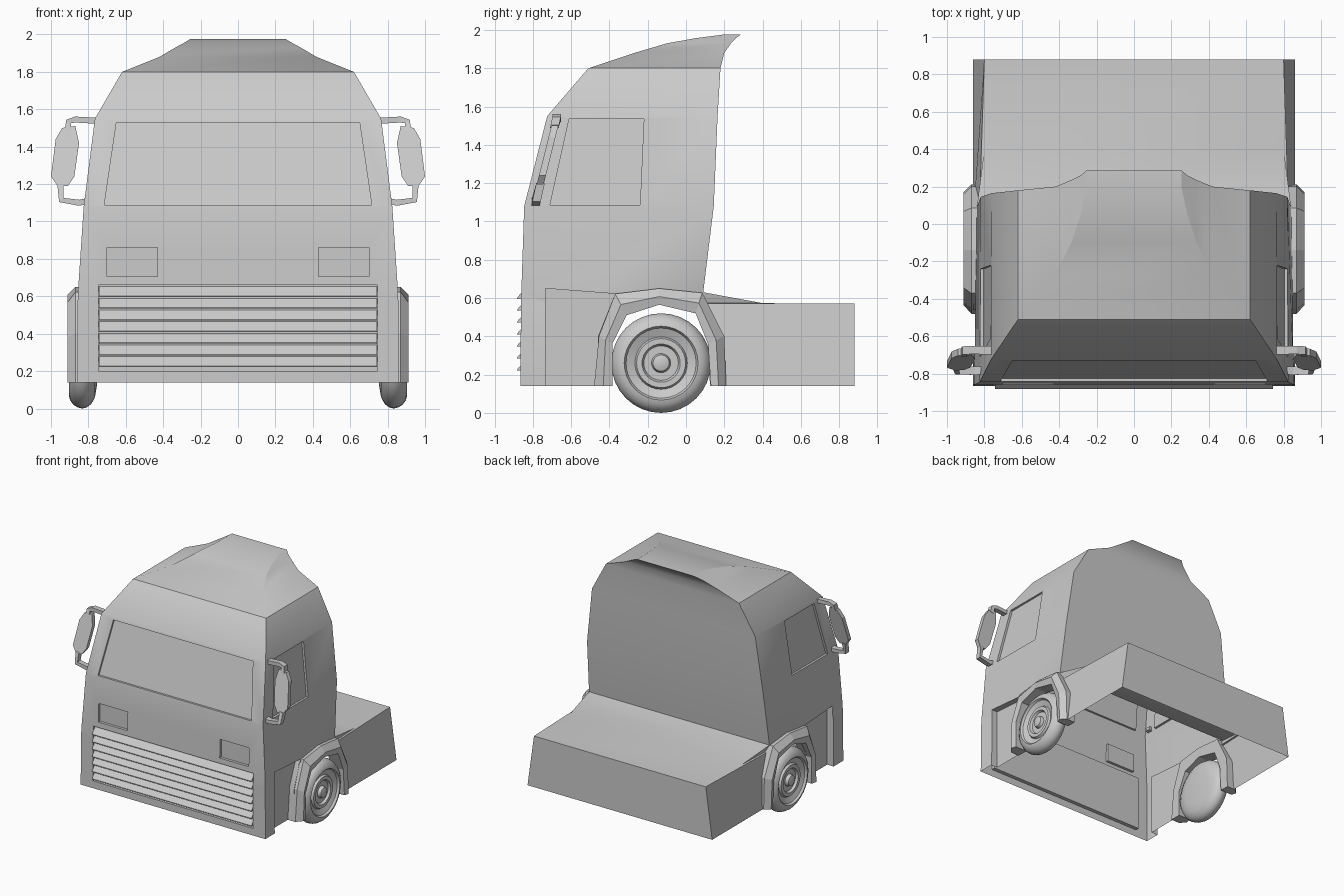
import bpy, bmesh, math
from mathutils import Vector

if "Cube" in bpy.data.objects:
    bpy.data.objects.remove(bpy.data.objects["Cube"])


def make(name, verts, faces, smooth=None):
    me = bpy.data.meshes.new(name)
    me.from_pydata([tuple(v) for v in verts], [], faces)
    bm = bmesh.new()
    bm.from_mesh(me)
    bmesh.ops.recalc_face_normals(bm, faces=bm.faces)
    bm.to_mesh(me)
    bm.free()
    ob = bpy.data.objects.new(name, me)
    bpy.context.collection.objects.link(ob)
    if smooth:
        shade(ob, smooth)
    return ob


def shade(ob, angle):
    bpy.ops.object.select_all(action='DESELECT')
    ob.select_set(True)
    bpy.context.view_layer.objects.active = ob
    bpy.ops.object.shade_smooth_by_angle(angle=math.radians(angle))


def strip(rings, closed=True, caps=True, base=0):
    """Faces joining equal-length rings of vertices."""
    n, m = len(rings[0]), len(rings)
    faces = [(base + r * n + i, base + r * n + (i + 1) % n,
              base + (r + 1) * n + (i + 1) % n, base + (r + 1) * n + i)
             for r in range(m - 1) for i in range(n if closed else n - 1)]
    if caps:
        faces += [tuple(base + i for i in range(n)),
                  tuple(base + (m - 1) * n + i for i in range(n))]
    return [v for r in rings for v in r], faces


def prism(poly, out, into):
    """Two copies of a polygon pushed outward and inward."""
    return [[Vector(p) + Vector(out) for p in poly], [Vector(p) + Vector(into) for p in poly]]


# Cab and chassis shell: z, front y, front half width, back y, back half width
levels = [(.14, -.865, .86, .88, .86), (.57, -.862, .857, .88, .80), (.573, -.862, .857, .40, .80),
          (.63, -.86, .855, .09, .84), (1.08, -.845, .825, .145, .82), (1.55, -.725, .765, .165, .76),
          (1.80, -.51, .62, .18, .62), (1.88, -.27, .42, .20, .42), (1.93, -.10, .335, .235, .335),
          (1.957, .05, .285, .26, .285), (1.975, .19, .255, .285, .255)]
rings = [[(-wf, yf, z), (wf, yf, z), (wb, yb, z), (-wb, yb, z)] for z, yf, wf, yb, wb in levels]
body = make("cab_body", *strip(rings))

# Recess cutters: windscreen, grille, arch tunnel, lamps, side windows, step wells
arch_in = [(-.385, .14), (-.385, .36), (-.31, .51), (-.14, .565), (.05, .52), (.115, .36), (.13, .14)]
arch_out = [(-.48, .14), (-.455, .40), (-.37, .622), (-.14, .65), (.085, .627), (.20, .40), (.21, .14)]
windscreen = [(-.715, -.844, 1.087), (.715, -.844, 1.087), (.65, -.73, 1.53), (-.65, -.73, 1.53)]
grille = [(-.745, -.862, .20), (.745, -.862, .20), (.745, -.862, .66), (-.745, -.862, .66)]
tunnel = [(0, y, z - (.1 if z < .2 else 0)) for y, z in arch_in]
cuts = [prism(windscreen, (0, -.1, 0), (0, .018, 0)), prism(grille, (0, -.1, 0), (0, .03, 0)),
        prism(tunnel, (-1.2, 0, 0), (1.2, 0, 0))]
for s in (-1, 1):
    lamp = [(s * x, -.855, z) for x, z in ((.43, .705), (.70, .705), (.70, .86), (.43, .86))]
    cuts.append(prism(lamp, (0, -.1, 0), (0, .02, 0)))
    window = [(s * .822, -.71, 1.087), (s * .822, -.24, 1.087), (s * .765, -.22, 1.535), (s * .765, -.61, 1.535)]
    cuts.append(prism(window, (s * .1, 0, 0), (-s * .018, 0, 0)))
    step = [(s * .86, y, z) for y, z in ((-.735, .05), (-.735, .65), (-.37, .622), (-.46, .40), (-.46, .05))]
    cuts.append(prism(step, (s * .1, 0, 0), (-s * .06, 0, 0)))
verts, faces = [], []
for c in cuts:
    v, f = strip(c, base=len(verts))
    verts += v
    faces += f
cutter = make("recess_cutter", verts, faces)
mod = body.modifiers.new("recesses", 'BOOLEAN')
mod.operation, mod.solver, mod.object = 'DIFFERENCE', 'EXACT', cutter
bpy.context.view_layer.update()
cut_mesh = bpy.data.meshes.new_from_object(body.evaluated_get(bpy.context.evaluated_depsgraph_get()))
body.modifiers.clear()
body.data = cut_mesh
bpy.data.objects.remove(cutter)

# Open the underside and wheel tunnel so the body is a hollow shell
bm = bmesh.new()
bm.from_mesh(cut_mesh)
gone = []
for f in bm.faces:
    c = f.calc_center_median()
    floor = f.normal.z < -.9 and c.z < .15
    inner = abs(c.x) < .3 and -.45 < c.y < .3 and c.z < .6
    if floor or inner:
        gone.append(f)
bmesh.ops.delete(bm, geom=gone, context='FACES')
bm.to_mesh(cut_mesh)
bm.free()
shade(body, 30)

# Grille slats, leaning out at the bottom
for i in range(7):
    t = .652 - i * .0625
    sec = [(-.838, t), (-.882, t - .05), (-.882, t - .056), (-.838, t - .056)]
    make("grille_slat", *strip([[(x, y, z) for y, z in sec] for x in (-.742, .742)]))

# Wheel lathe profile: x, radius
tyre = [(.755, .0), (.755, .14), (.765, .20), (.785, .237), (.81, .255), (.832, .26), (.855, .255),
        (.88, .24), (.898, .215), (.904, .193), (.887, .183), (.868, .137), (.885, .128), (.885, .10),
        (.866, .09), (.866, .05), (.893, .042), (.90, .022), (.90, .0)]
SEG = 32

for s, side in ((-1, "left"), (1, "right")):
    wheel = [[(s * x, -.13 + max(r, .0005) * math.cos(2 * math.pi * k / SEG),
               .26 + max(r, .0005) * math.sin(2 * math.pi * k / SEG)) for k in range(SEG)] for x, r in tyre]
    make(side + "_wheel", *strip(wheel), smooth=35)

    # Wheel arch flare, chamfered outside
    mid = [((a[0] + b[0]) / 2, (a[1] + b[1]) / 2) for a, b in zip(arch_in, arch_out)]
    arch = [[(s * x, y, z) for x, (y, z) in ((.79, a), (.90, a), (.912, m), (.87, o), (.79, o))]
            for a, m, o in zip(arch_in, mid, arch_out)]
    make(side + "_wheel_arch", *strip(arch))

    # Mirror plate on a leaning plane
    def lean(z):
        return -.67 - (1.56 - z) * .25
    plate = [(.94, 1.50), (.87, 1.51), (.85, 1.42), (.875, 1.24), (.91, 1.19), (.965, 1.19), (1.0, 1.24), (.975, 1.44)]
    poly = [(s * x, lean(z), z) for x, z in plate]
    make(side + "_mirror", *strip(prism(poly, (0, -.018, 0), (0, .018, 0))))

    # Mirror arms with square section
    for label, path in (("upper", [(.75, 1.538), (.87, 1.545), (.905, 1.535), (.91, 1.49)]),
                        ("lower", [(.80, 1.11), (.85, 1.10), (.945, 1.115), (.95, 1.20)])):
        sections = []
        for i, (x, z) in enumerate(path):
            a, b = Vector(path[max(i - 1, 0)]), Vector(path[min(i + 1, 3)])
            d = (b - a).normalized()
            sections.append([(s * (x - d.y * u), lean(z) + v, z + d.x * u)
                             for u, v in ((-.016, -.022), (.016, -.022), (.016, .022), (-.016, .022))])
        make(f"{side}_{label}_mirror_arm", *strip(sections))
